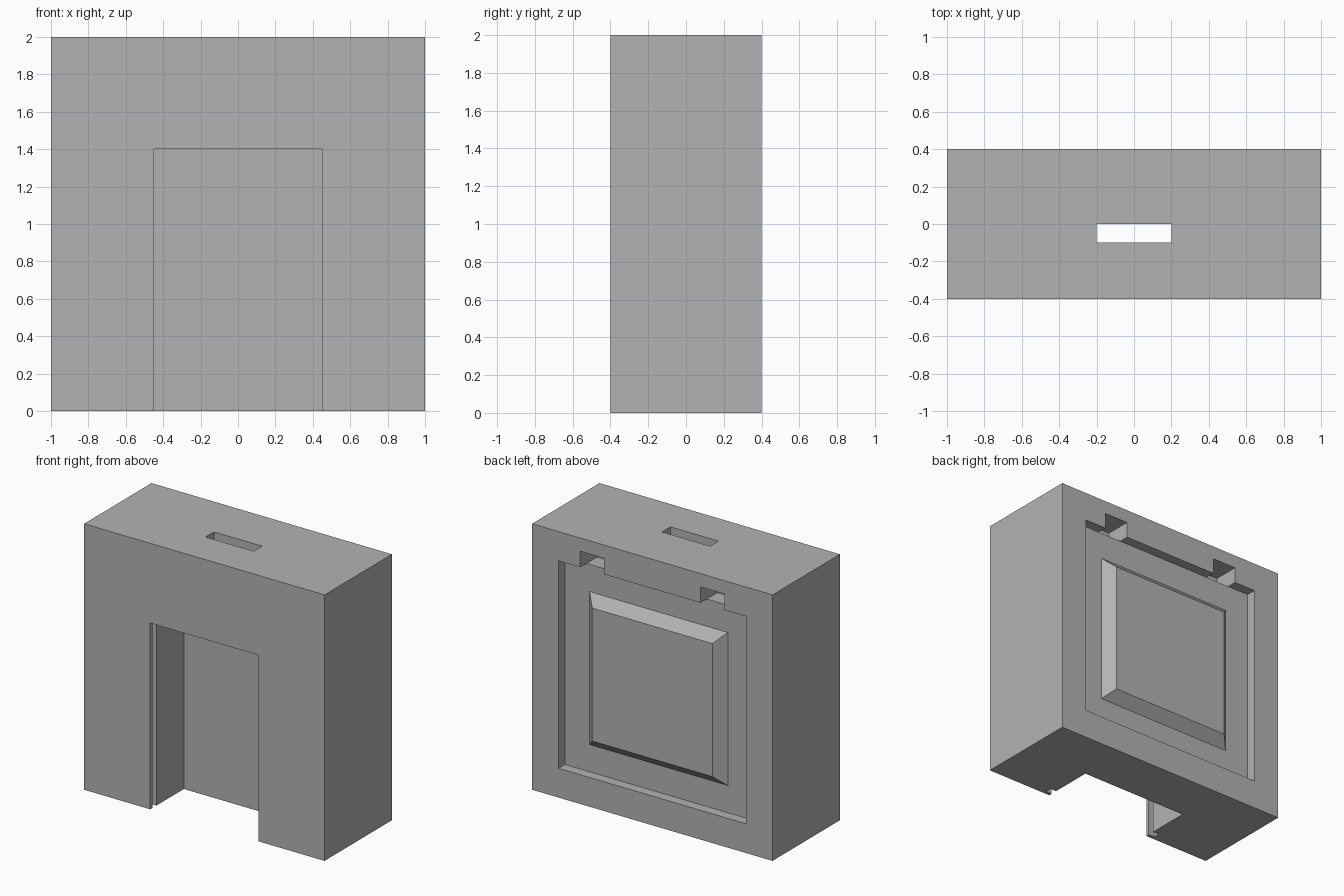
import bpy
import bmesh

default = bpy.data.objects.get("Cube")
if default:
    bpy.data.objects.remove(default, do_unlink=True)

grey = bpy.data.materials.new("plain_grey")
grey.use_nodes = True
grey.diffuse_color = (0.45, 0.45, 0.45, 1)
grey.node_tree.nodes["Principled BSDF"].inputs["Base Color"].default_value = (0.45, 0.45, 0.45, 1)


def box(name, x, y, z):
    """Box spanning the (low, high) pairs on each axis."""
    bm = bmesh.new()
    bmesh.ops.create_cube(bm, size=1)
    for v in bm.verts:
        v.co = [pair[0] if c < 0 else pair[1] for c, pair in zip(v.co, (x, y, z))]
    mesh = bpy.data.meshes.new(name)
    bm.to_mesh(mesh)
    bm.free()
    mesh.materials.append(grey)
    obj = bpy.data.objects.new(name, mesh)
    bpy.context.collection.objects.link(obj)
    return obj


def carve(target, x, y, z):
    """Subtract a box from the target and discard the cutter."""
    cutter = box("cutter", x, y, z)
    cutter.hide_render = True
    mod = target.modifiers.new("carve", "BOOLEAN")
    mod.operation = "DIFFERENCE"
    mod.solver = "EXACT"
    mod.object = cutter
    bpy.context.view_layer.objects.active = target
    bpy.ops.object.modifier_apply(modifier=mod.name)
    bpy.data.objects.remove(cutter, do_unlink=True)


# Main block
body = box("body", (-1, 1), (-0.4, 0.4), (0, 2))

# Slot through the top, dropping into the front doorway
carve(body, (-0.2, 0.2), (-0.1, 0), (1.3, 2.1))

# Guide grooves just behind the front lip, then the doorway itself
carve(body, (-0.5, 0.5), (-0.375, -0.325), (-0.1, 1.4))
carve(body, (-0.45, 0.45), (-0.5, 0), (-0.1, 1.4))

# Pair of hook notches above the back recess
for side in (-1, 1):
    carve(body, (side * 0.5 - 0.1, side * 0.5 + 0.1), (0.2, 0.5), (1.7, 1.9))
    # Refill the lower part so that each notch keeps a floor
    box("notch_floor_" + ("left" if side > 0 else "right"),
        (side * 0.5 - 0.1, side * 0.5 + 0.1), (0.2, 0.325), (1.7, 1.78))

# Square recess on the back
carve(body, (-0.78, 0.78), (0.325, 0.5), (0.22, 1.78))

# Raised panel with bevelled sides, flush with the back face
panel = box("raised_panel", (-0.575, 0.575), (0.325, 0.4), (0.425, 1.575))
for v in panel.data.vertices:
    if v.co.y > 0.35:
        v.co.x = 0.5 if v.co.x > 0 else -0.5
        v.co.z = 1.5 if v.co.z > 1 else 0.5
